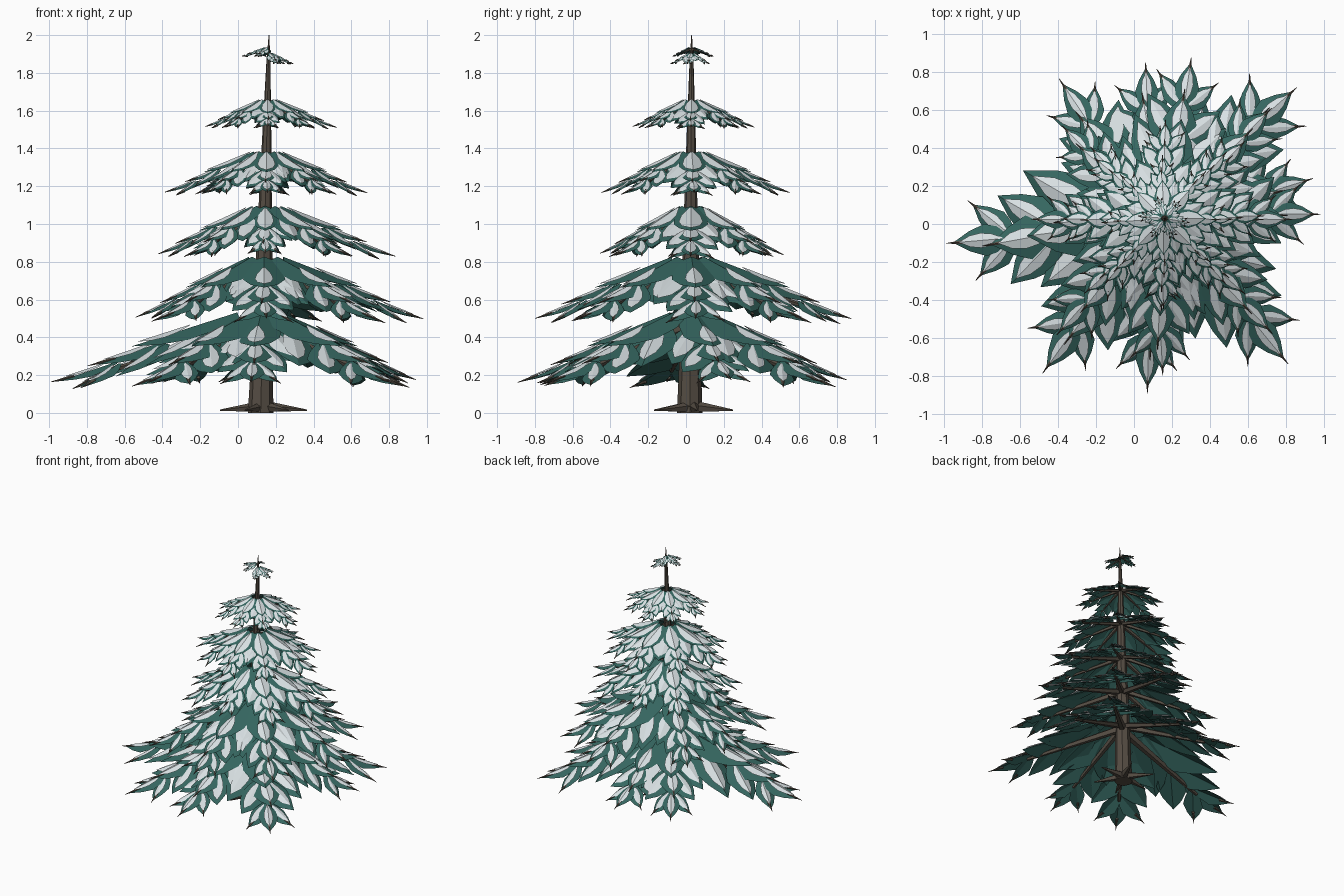
import bpy, bmesh, random
from math import sin, cos, radians, pi
from mathutils import Vector, Matrix

random.seed(4)
cube = bpy.data.objects.get("Cube")
if cube:
    bpy.data.objects.remove(cube)


def material(name, rgb):
    m = bpy.data.materials.new(name)
    m.use_nodes = True
    m.diffuse_color = (*rgb, 1)
    m.node_tree.nodes["Principled BSDF"].inputs["Base Color"].default_value = (*rgb, 1)
    return m


MATS = [material("needle green", (0.036, 0.135, 0.118)),
        material("snow white", (0.7, 0.76, 0.78)),
        material("bark brown", (0.09, 0.073, 0.056))]
GREEN, SNOW, BARK = range(3)


def finish(bm, name):
    mesh = bpy.data.meshes.new(name)
    bm.to_mesh(mesh)
    bm.free()
    for m in MATS:
        mesh.materials.append(m)
    obj = bpy.data.objects.new(name, mesh)
    bpy.context.collection.objects.link(obj)


def axis(z):
    """Centre of the leaning trunk at a height."""
    return Vector((0.12 + 0.022 * z, 0.02 + 0.005 * z, z))


def spike(bm, a, b, r1, r2, sides=5):
    """Tapered twig between two points."""
    d = b - a
    mat = Matrix.Translation((a + b) / 2) @ d.to_track_quat("Z", "Y").to_matrix().to_4x4()
    made = bmesh.ops.create_cone(bm, cap_ends=True, segments=sides, radius1=r1,
                                 radius2=r2, depth=d.length, matrix=mat)
    for f in {f for v in made["verts"] for f in v.link_faces}:
        f.material_index = BARK


# Outlines: (distance along the leaf, share of the half width)
LEAF = [(0, 0.3), (0.25, 0.8), (0.45, 1), (0.72, 0.62), (1, 0)]
ROOT_LEAF = [(0, 0.65), (0.2, 0.95), (0.5, 1), (0.75, 0.65), (1, 0)]
PATCH = [(0, 0.15), (0.25, 0.8), (0.5, 1), (0.75, 0.75), (1, 0)]
FOLD = 0.36


def blade(bm, place, outline, start, angle, length, half, lift, mat, t0=0, t1=1):
    """Pointed leaf folded along its ridge, covering t0..t1 of the leaf."""
    ca, sa = cos(angle), sin(angle)
    rows = []
    for t, w in outline:
        u = (t0 + (t1 - t0) * t) * length
        row = []
        for side in (-1, 0, 1):
            s = side * w * half
            x, y = start + u * ca - s * sa, u * sa + s * ca
            row.append(bm.verts.new(place(x, y, lift - FOLD * abs(s), u * abs(sa))))
        rows.append(row)
    for low, high in zip(rows, rows[1:]):
        for k in (0, 1):
            f = bm.faces.new((low[k], low[k + 1], high[k + 1], high[k]))
            f.material_index = mat


# Leaves of one branch: start, angle, length, half width, lift
LEAVES = [(0.69, 0, 0.29, 0.075, 0.0),
          (0.68, 42, 0.25, 0.065, -0.01),
          (0.46, 0, 0.32, 0.105, 0.025),
          (0.46, 37, 0.35, 0.1, 0.012),
          (0.2, 35, 0.48, 0.13, 0.03)]


def branch(bm, z_top, drop, length, turn, snowy):
    c = axis(z_top)
    ct, st = cos(turn), sin(turn)

    def place(x, y, lift, spread=0):
        z = -drop * ((x - 0.14) / 0.86) + (lift - 0.05 - 0.33 * spread) * length
        return Vector((c.x + (x * ct - y * st) * length,
                       c.y + (x * st + y * ct) * length, z_top + z))

    for start, ang, size, half, lift in LEAVES:
        for sign in ((1, -1) if ang else (1,)):
            a = radians(ang * sign + random.uniform(-4, 4))
            long = size * random.uniform(0.94, 1.06)
            blade(bm, place, LEAF, start, a, long, half, lift, GREEN)
            blade(bm, place, PATCH, start, a, long, half * (0.46 + 0.2 * snowy),
                  lift + 0.014, SNOW, 0.16 - 0.1 * snowy, 0.9)
            # Bare twig standing out at the leaf tip
            if start > 0.6 or not ang:
                ends = [place(start + u * cos(a), u * sin(a), lift + up, u * abs(sin(a)))
                        for u, up in ((0.72 * long, -0.004), (1.12 * long, 0.008))]
                spike(bm, *ends, 0.004 + 0.009 * length, 0.0015)

    # Broad leaf over the root of the branch
    blade(bm, place, ROOT_LEAF, 0.12, 0, 0.5, 0.135, 0.05, GREEN)
    blade(bm, place, PATCH, 0.12, 0, 0.5, 0.135 * (0.4 + 0.38 * snowy), 0.064, SNOW,
          0.45 - 0.42 * snowy, 0.95)

    # Stem below the leaves
    spike(bm, place(0, 0, -0.07), place(0.72, 0, -0.03),
          0.004 + 0.026 * length, 0.002 + 0.01 * length)


# Tiers: top height, drop, snow amount, {direction: reach}
TIERS = [
    (0.525, 0.31, 0, {187: 1.13, 232: 0.99, 265: 0.89, 313: 1.0,
                      14: 0.84, 45: 1.0, 96: 0.83, 126: 0.88}),
    (0.82, 0.28, 0.1, {3: 0.84, 45: 0.83, 78: 0.87, 137: 0.72,
                       180: 0.67, 228: 0.81, 270: 0.82, 315: 0.83}),
    (1.09, 0.225, 0.8, {0: 0.67, 42: 0.6, 90: 0.48, 135: 0.52,
                        182: 0.57, 225: 0.56, 270: 0.48, 318: 0.58}),
    (1.38, 0.19, 0.9, {2: 0.53, 45: 0.48, 88: 0.52, 137: 0.48,
                       180: 0.54, 228: 0.46, 270: 0.47, 315: 0.48}),
    (1.655, 0.125, 1, {0: 0.36, 48: 0.33, 92: 0.33, 135: 0.32,
                       184: 0.33, 226: 0.32, 270: 0.31, 316: 0.33}),
    (1.905, 0.05, 0.9, {350: 0.13, 50: 0.12, 295: 0.12}),
    (1.935, 0.04, 0.9, {110: 0.12, 175: 0.14, 235: 0.12}),
]
for i, (top, drop, snowy, reach) in enumerate(TIERS):
    bm = bmesh.new()
    for deg, length in reach.items():
        branch(bm, top, drop, length, radians(deg), snowy)
    finish(bm, f"branch_tier_{i + 1}")

# Leaning tapered trunk
bm = bmesh.new()
SIDES = 8
rings = []
for z, r in [(0, 0.068), (0.2, 0.06), (0.5, 0.054), (1, 0.038),
             (1.5, 0.023), (1.85, 0.011), (2, 0.002)]:
    c = axis(z)
    rings.append([bm.verts.new(c + Vector((r * cos(2 * pi * k / SIDES),
                                           r * sin(2 * pi * k / SIDES), 0)))
                  for k in range(SIDES)])
for a, b in zip(rings, rings[1:]):
    for k in range(SIDES):
        n = (k + 1) % SIDES
        bm.faces.new((a[k], a[n], b[n], b[k]))
bm.faces.new(rings[0][::-1])
bm.faces.new(rings[-1])
for f in bm.faces:
    f.material_index = BARK
finish(bm, "trunk")

# Pointed roots lying on the ground
bm = bmesh.new()
for k in range(6):
    a = radians(60 * k + 5)
    out = Vector((cos(a), sin(a), 0))
    c = axis(0) + Vector((0.015, 0.02, 0))
    spike(bm, c + out * 0.03 + Vector((0, 0, 0.03)),
          c + out * 0.23 + Vector((0, 0, 0.014)), 0.03, 0.004)
finish(bm, "roots")
